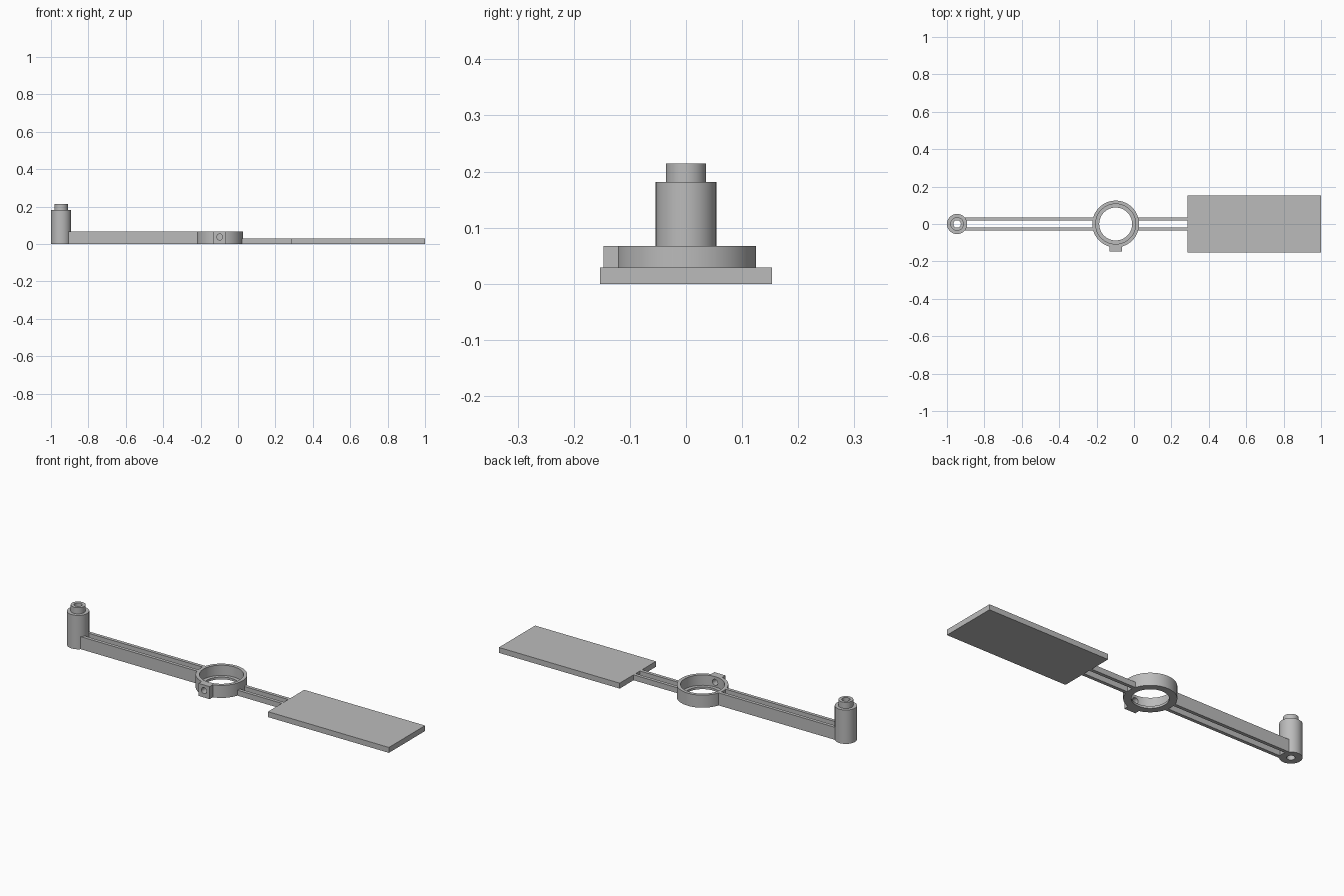
import bpy, bmesh, math
from mathutils import Matrix, Vector

cube = bpy.data.objects.get("Cube")
if cube:
    bpy.data.objects.remove(cube, do_unlink=True)

grey = bpy.data.materials.new("plain grey")
grey.use_nodes = True
colour = (0.5, 0.5, 0.5, 1)
grey.diffuse_color = colour
for node in grey.node_tree.nodes:
    if node.type == 'BSDF_PRINCIPLED':
        node.inputs["Base Color"].default_value = colour


def finish(name, bm):
    bmesh.ops.recalc_face_normals(bm, faces=bm.faces)
    mesh = bpy.data.meshes.new(name)
    bm.to_mesh(mesh)
    bm.free()
    mesh.materials.append(grey)
    ob = bpy.data.objects.new(name, mesh)
    bpy.context.collection.objects.link(ob)
    return ob


def box(name, low, high):
    bm = bmesh.new()
    low, high = Vector(low), Vector(high)
    size = Matrix.Diagonal((*(high - low), 1))
    bmesh.ops.create_cube(bm, size=1, matrix=Matrix.Translation((low + high) / 2) @ size)
    return finish(name, bm)


def lathe(name, x, profile, steps=64):
    """Spin a closed (radius, height) outline about an upright axis at x."""
    bm = bmesh.new()
    verts = [bm.verts.new((x + r, 0, z)) for r, z in profile]
    edges = [bm.edges.new((a, b)) for a, b in zip(verts, verts[1:] + verts[:1])]
    bmesh.ops.spin(bm, geom=verts + edges, cent=(x, 0, 0), axis=(0, 0, 1),
                   angle=math.tau, steps=steps)
    bmesh.ops.remove_doubles(bm, verts=bm.verts, dist=0.0001)
    return finish(name, bm)


def combine(ob, other, operation):
    """Apply a boolean to ob and discard the other object."""
    mod = ob.modifiers.new(operation, 'BOOLEAN')
    mod.operation, mod.object, mod.solver = operation, other, 'EXACT'
    graph = bpy.context.evaluated_depsgraph_get()
    mesh = bpy.data.meshes.new_from_object(ob.evaluated_get(graph))
    ob.modifiers.clear()
    ob.data = mesh
    bpy.data.objects.remove(other, do_unlink=True)


def smooth(ob):
    bpy.ops.object.select_all(action='DESELECT')
    ob.select_set(True)
    bpy.context.view_layer.objects.active = ob
    bpy.ops.object.shade_smooth_by_angle(angle=math.radians(30))


RING_X, POST_X = -0.098, -0.946
ARM_TOP, PLATE_TOP, PLATE_X = 0.067, 0.029, 0.285

# Flat paddle
box("paddle_plate", (PLATE_X, -0.153, 0), (1, 0.153, PLATE_TOP))

# Collar with an inner bottom lip, a front boss and a cross hole
ring = lathe("collar_ring", RING_X, [(0.088, 0), (0.125, 0), (0.125, ARM_TOP),
                                     (0.107, ARM_TOP), (0.107, 0.012), (0.088, 0.012)])
boss = box("screw_boss", (RING_X - 0.033, -0.147, 0), (RING_X + 0.033, -0.114, ARM_TOP))
combine(ring, boss, 'UNION')
bm = bmesh.new()
bmesh.ops.create_cone(bm, cap_ends=True, segments=32, radius1=0.016, radius2=0.016, depth=0.12,
                      matrix=Matrix.Translation((RING_X, -0.13, 0.037))
                      @ Matrix.Rotation(math.pi / 2, 4, 'X'))
combine(ring, finish("hole_cutter", bm), 'DIFFERENCE')
smooth(ring)

# Hollow post with a stepped tip
post = lathe("end_post", POST_X, [(0.02, 0), (0.054, 0), (0.054, 0.181),
                                  (0.036, 0.181), (0.036, 0.214), (0.02, 0.214)], 48)
smooth(post)

# Paired rails: tall ones to the post, low ones to the paddle
for side, label in ((1, "back"), (-1, "front")):
    y0, y1 = sorted((side * 0.018, side * 0.036))
    box(label + "_long_rail", (POST_X + 0.035, y0, 0), (RING_X - 0.118, y1, ARM_TOP))
    box(label + "_short_rail", (RING_X + 0.118, y0, 0), (PLATE_X, y1, PLATE_TOP))
